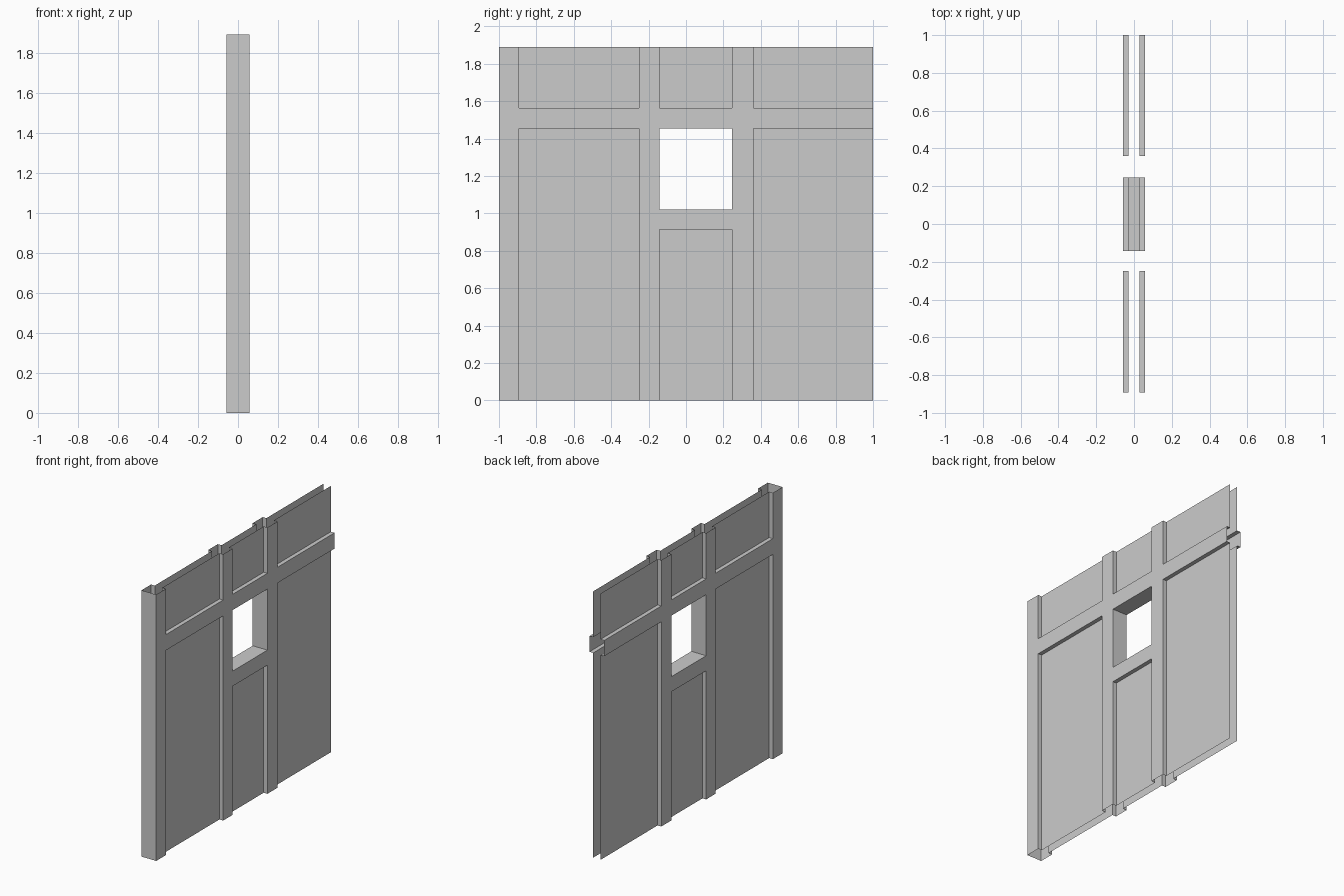
import bpy, bmesh
from mathutils import Vector

if "Cube" in bpy.data.objects:
    bpy.data.objects.remove(bpy.data.objects["Cube"])

# Timber layout: grid lines along the wall (y) and up it (z)
Y = [-1.0, -0.892, -0.25, -0.143, 0.247, 0.36, 1.0]
Z = [0.0, 0.913, 1.02, 1.453, 1.565, 1.89]
BEAM, PANEL, HOLE = 0.058, 0.029, 0.0
POSTS, BAY, TOP_RAIL, SILL, WINDOW = (0, 2, 4), 3, 3, 1, 2


def depth(i, j):
    """Half thickness of grid cell (i, j)."""
    if i in POSTS or j == TOP_RAIL:
        return BEAM
    if i == BAY and j == SILL:
        return BEAM
    if i == BAY and j == WINDOW:
        return HOLE
    return PANEL


def add_face(bm, points, facing):
    face = bm.faces.new([bm.verts.new(p) for p in points])
    face.normal_update()
    if face.normal.dot(Vector(facing)) < 0:
        face.normal_flip()


def finish(bm, name):
    bmesh.ops.remove_doubles(bm, verts=bm.verts, dist=1e-5)
    mesh = bpy.data.meshes.new(name)
    bm.to_mesh(mesh)
    bm.free()
    obj = bpy.data.objects.new(name, mesh)
    bpy.context.collection.objects.link(obj)
    mirror = obj.modifiers.new("Mirror", 'MIRROR')
    mirror.use_axis[0] = True
    mirror.merge_threshold = 0.0001


frame, panels = bmesh.new(), bmesh.new()
ny, nz = len(Y) - 1, len(Z) - 1
for i in range(ny):
    for j in range(nz):
        d = depth(i, j)
        y0, y1, z0, z1 = Y[i], Y[i + 1], Z[j], Z[j + 1]
        # Outer skin: raised timbers and recessed panels
        if d > HOLE:
            add_face(frame if d == BEAM else panels,
                     [(d, y0, z0), (d, y1, z0), (d, y1, z1), (d, y0, z1)], (1, 0, 0))
        # Timber edges and window reveals; top, bottom and far end stay open
        for di, dj in ((-1, 0), (1, 0), (0, -1), (0, 1)):
            a, b = i + di, j + dj
            if a >= ny or not 0 <= b < nz:
                continue
            e = HOLE if a < 0 else depth(a, b)
            if e >= d:
                continue
            if di:
                y = y1 if di > 0 else y0
                pts = [(e, y, z0), (d, y, z0), (d, y, z1), (e, y, z1)]
            else:
                z = z1 if dj > 0 else z0
                pts = [(e, y0, z), (d, y0, z), (d, y1, z), (e, y1, z)]
            add_face(frame, pts, (0, di, dj))

finish(frame, "timber_frame")
finish(panels, "wall_panels")
